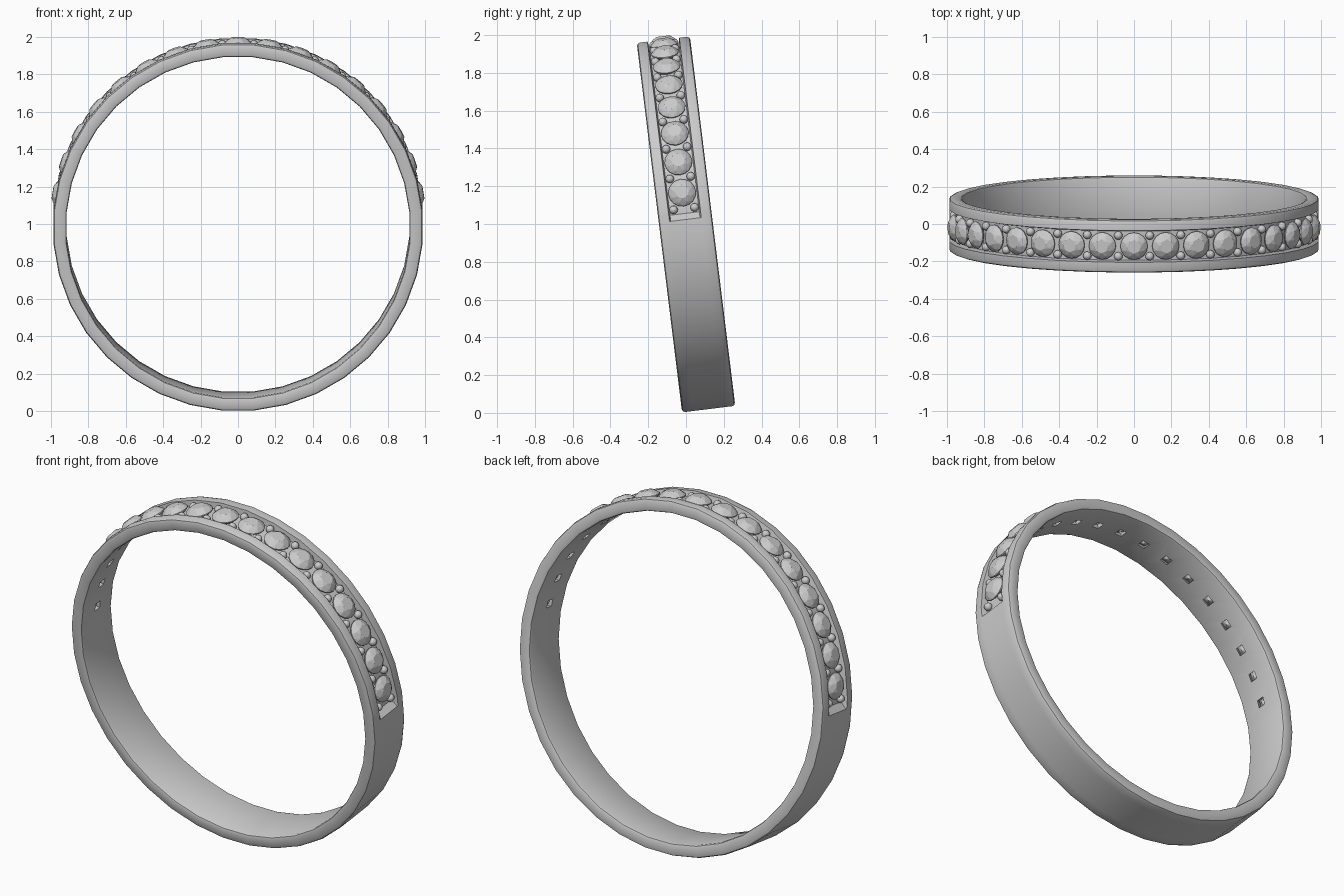
import bpy, bmesh
from math import radians, cos, sin, pi
from mathutils import Matrix, Vector

if "Cube" in bpy.data.objects:
    bpy.data.objects.remove(bpy.data.objects["Cube"])

STEP = 10                      # degrees per ring segment and per stone
W, R_OUT, R_IN = 0.142, 0.989, 0.918
PLACE = Matrix.Translation((0, 0, 0.998)) @ Matrix.Rotation(radians(7), 4, 'X')


def finish(bm, name, smooth=None):
    bmesh.ops.recalc_face_normals(bm, faces=bm.faces)
    bm.transform(PLACE)
    me = bpy.data.meshes.new(name)
    bm.to_mesh(me)
    bm.free()
    ob = bpy.data.objects.new(name, me)
    bpy.context.collection.objects.link(ob)
    if smooth:
        smooth_shade(ob, smooth)
    return ob


def smooth_shade(ob, angle):
    bpy.ops.object.select_all(action='DESELECT')
    bpy.context.view_layer.objects.active = ob
    ob.select_set(True)
    bpy.ops.object.shade_smooth_by_angle(angle=radians(angle))


def spot(deg, r, y=0):
    # frame on the ring at an angle from the top, z pointing outward
    return Matrix.Rotation(radians(deg), 4, 'Y') @ Matrix.Translation((0, y, r))


def profile(depth):
    # half of the band cross-section, mirrored: (across, radius)
    half = [(0.078, R_OUT - depth), (0.085, R_OUT), (W - 0.018, R_OUT),
            (W - 0.005, R_OUT - 0.005), (W, R_OUT - 0.018),
            (W, R_IN + 0.014), (W - 0.004, R_IN + 0.004), (W - 0.014, R_IN)]
    return half + [(-y, r) for y, r in reversed(half)]


# band: 36 flats, with a sunk channel over the upper half
sections = [(5 + STEP * k, 0.035 if abs(5 + STEP * k) <= 85 else 0) for k in range(-18, 18)]
sections += [(s * a, d) for s in (-1, 1) for a, d in ((86.5, 0.035), (88.5, 0))]
sections.sort()
bm = bmesh.new()
loops = []
for deg, depth in sections:
    off = (deg % STEP) - STEP / 2 if deg % STEP else STEP / 2
    off = deg - (round(deg / STEP) * STEP)
    k = cos(radians(5)) / cos(radians(off))      # stay on the flat
    loops.append([bm.verts.new((r * k * sin(radians(deg)), y, r * k * cos(radians(deg))))
                  for y, r in profile(depth)])
for a, b in zip(loops, loops[1:] + loops[:1]):
    n = len(a)
    for i in range(n):
        j = (i + 1) % n
        bm.faces.new((a[i], a[j], b[j], b[i]))
band = finish(bm, "band")

# tapered square holes under the stones
stone_angles = [STEP * k for k in range(-8, 9)]
bm = bmesh.new()
for deg in stone_angles:
    bmesh.ops.create_cone(bm, cap_ends=True, segments=4, radius1=0.018, radius2=0.072,
                          depth=0.08, matrix=spot(deg, 0.935) @ Matrix.Rotation(pi / 4, 4, 'Z'))
cutter = finish(bm, "hole_cutter")
cutter.hide_render = True
mod = band.modifiers.new("holes", 'BOOLEAN')
mod.operation = 'DIFFERENCE'
mod.solver = 'EXACT'
mod.object = cutter
bpy.context.view_layer.objects.active = band
bpy.ops.object.modifier_apply(modifier=mod.name)
bpy.data.objects.remove(cutter)
smooth_shade(band, 40)

# brilliant-cut stones: table, crown, girdle and point
bm = bmesh.new()
for deg in stone_angles:
    pts = []
    for count, r, z, turn in ((8, 0.036, 0.031, 0), (8, 0.058, 0.018, 0.5),
                              (16, 0.073, 0.002, 0), (16, 0.073, -0.004, 0), (1, 0, -0.054, 0)):
        pts += [Vector((r * cos(2 * pi * (i + turn) / count),
                        r * sin(2 * pi * (i + turn) / count), z)) for i in range(count)]
    verts = [bm.verts.new(spot(deg, 0.973) @ p) for p in pts]
    bmesh.ops.convex_hull(bm, input=verts)
finish(bm, "stones")

# paired setting beads between the stones
bm = bmesh.new()
for k in range(-9, 9):
    for y in (-0.056, 0.056):
        bmesh.ops.create_icosphere(bm, subdivisions=2, radius=0.023,
                                   matrix=spot(5 + STEP * k, 0.964, y))
finish(bm, "setting_beads", 60)
